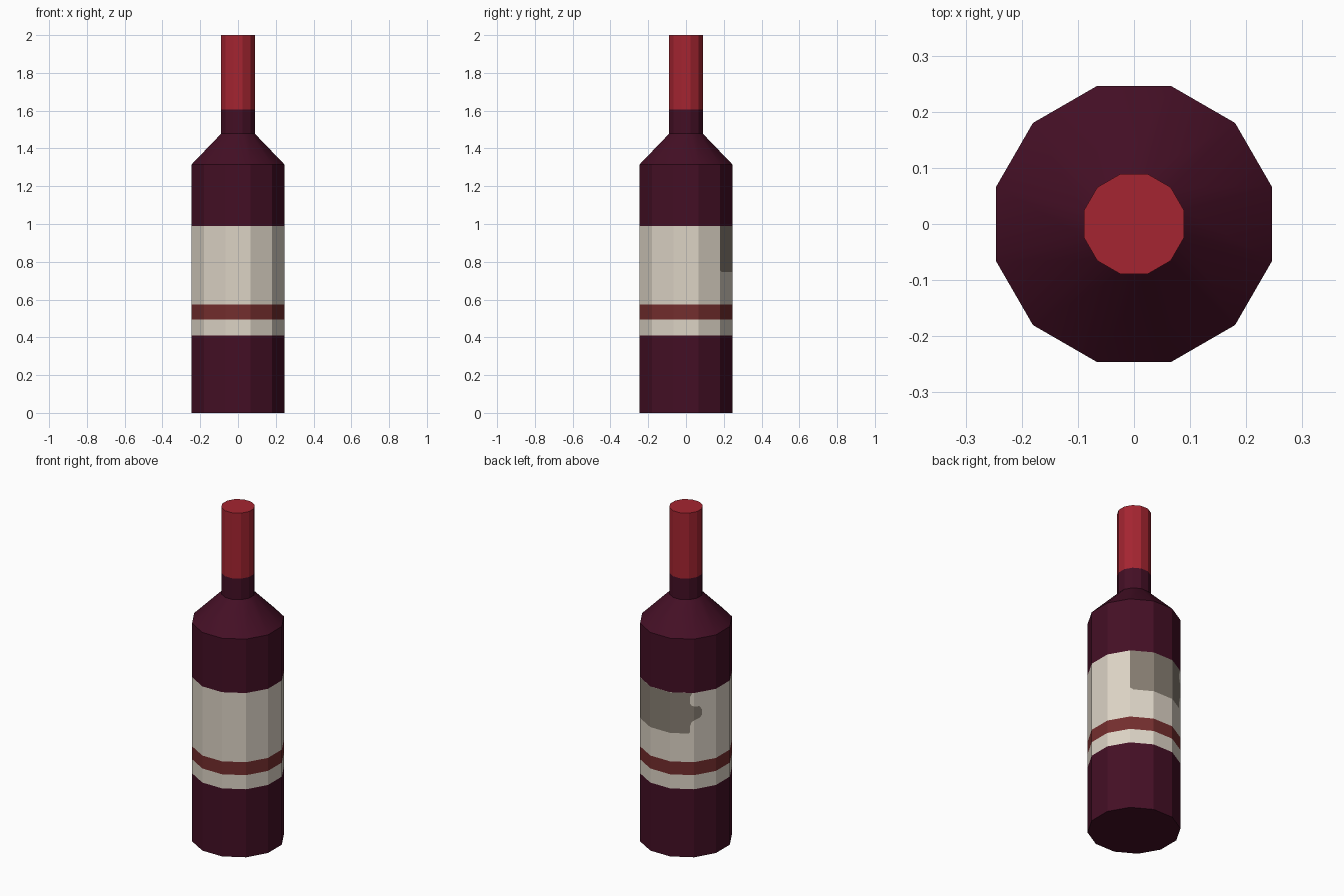
import bpy
import bmesh
import math

cube = bpy.data.objects.get("Cube")
if cube:
    bpy.data.objects.remove(cube, do_unlink=True)

SIDES = 12
R_BODY, R_NECK = 0.2547, 0.0925


def linear(c):
    c /= 255
    return c / 12.92 if c <= 0.04045 else ((c + 0.055) / 1.055) ** 2.4


def material(name, *rgb):
    col = [linear(c) for c in rgb] + [1.0]
    m = bpy.data.materials.new(name)
    m.use_nodes = True
    m.diffuse_color = col
    b = m.node_tree.nodes["Principled BSDF"]
    b.inputs["Base Color"].default_value = col
    b.inputs["Roughness"].default_value = 0.6
    return m


glass = material("dark wine glass", 68, 15, 37)
paper = material("cream paper", 220, 211, 197)
stripe = material("brick red stripe", 116, 46, 46)
foil = material("red foil", 165, 37, 49)
stain = material("grey brown print", 136, 127, 115)


def finish(name, bm, mats):
    mesh = bpy.data.meshes.new(name)
    bm.to_mesh(mesh)
    bm.free()
    for m in mats:
        mesh.materials.append(m)
    ob = bpy.data.objects.new(name, mesh)
    bpy.context.collection.objects.link(ob)
    bpy.ops.object.select_all(action='DESELECT')
    ob.select_set(True)
    bpy.context.view_layer.objects.active = ob
    # 12-sided walls stay faceted, the sloping shoulder turns smooth
    bpy.ops.object.shade_smooth_by_angle(angle=math.radians(25))
    return ob


def lathe(name, profile, mats, bands, bottom=False, top=False):
    """Spin (radius, z) rings; bands gives one material index per ring gap."""
    bm = bmesh.new()
    rings = []
    for r, z in profile:
        angles = [math.radians(15 + 360 / SIDES * i) for i in range(SIDES)]
        rings.append([bm.verts.new((r * math.cos(a), r * math.sin(a), z))
                      for a in angles])
    for low, high, mat in zip(rings, rings[1:], bands):
        for i in range(SIDES):
            j = (i + 1) % SIDES
            bm.faces.new((low[i], low[j], high[j], high[i])).material_index = mat
    if bottom:
        bm.faces.new(rings[0][::-1]).material_index = bands[0]
    if top:
        bm.faces.new(rings[-1]).material_index = bands[-1]
    return finish(name, bm, mats)


# Bottle with its flush label and stripe, banded by height
lathe("bottle_body",
      [(R_BODY, 0), (R_BODY, 0.41), (R_BODY, 0.495), (R_BODY, 0.573),
       (R_BODY, 0.99), (R_BODY, 1.315), (R_NECK, 1.478), (R_NECK, 1.605)],
      [glass, paper, stripe], [0, 1, 2, 1, 0, 0, 0], bottom=True)

# Foil sleeve closing the neck
lathe("foil_sleeve", [(R_NECK, 1.605), (R_NECK, 2.0)], [foil], [0], top=True)


# Printed patch on the back of the label, laid over the flat sides
def on_side(s, z):
    """Point s sides round from the back right corner, just off the wall."""
    k = math.floor(s)
    t = s - k
    a, b = (math.radians(45 + 30 * (k + n)) for n in (0, 1))
    r = R_BODY + 0.0012
    return (r * ((1 - t) * math.cos(a) + t * math.cos(b)),
            r * ((1 - t) * math.sin(a) + t * math.sin(b)), z)


LOW, HIGH = 0.745, 0.99
outlines = [
    [(0, LOW + 0.01), (0.15, LOW), (1, LOW), (1, HIGH), (0, HIGH)],
    [(1, LOW), (2, LOW), (2, HIGH), (1, HIGH)],
    [(2, LOW), (2.78, LOW), (2.83, 0.755), (2.83, 0.79), (2.9, 0.815),
     (3, 0.825), (3, 0.91), (2.88, 0.915), (2.82, 0.93), (2.83, 0.965),
     (2.92, HIGH), (2, HIGH)],
    [(3, 0.825), (3.25, 0.835), (3.35, 0.85), (3.35, 0.885),
     (3.25, 0.905), (3, 0.91)],
]
bm = bmesh.new()
for outline in outlines:
    bm.faces.new([bm.verts.new(on_side(s, z)) for s, z in outline])
bmesh.ops.remove_doubles(bm, verts=bm.verts, dist=0.0001)
finish("label_print", bm, [stain])
